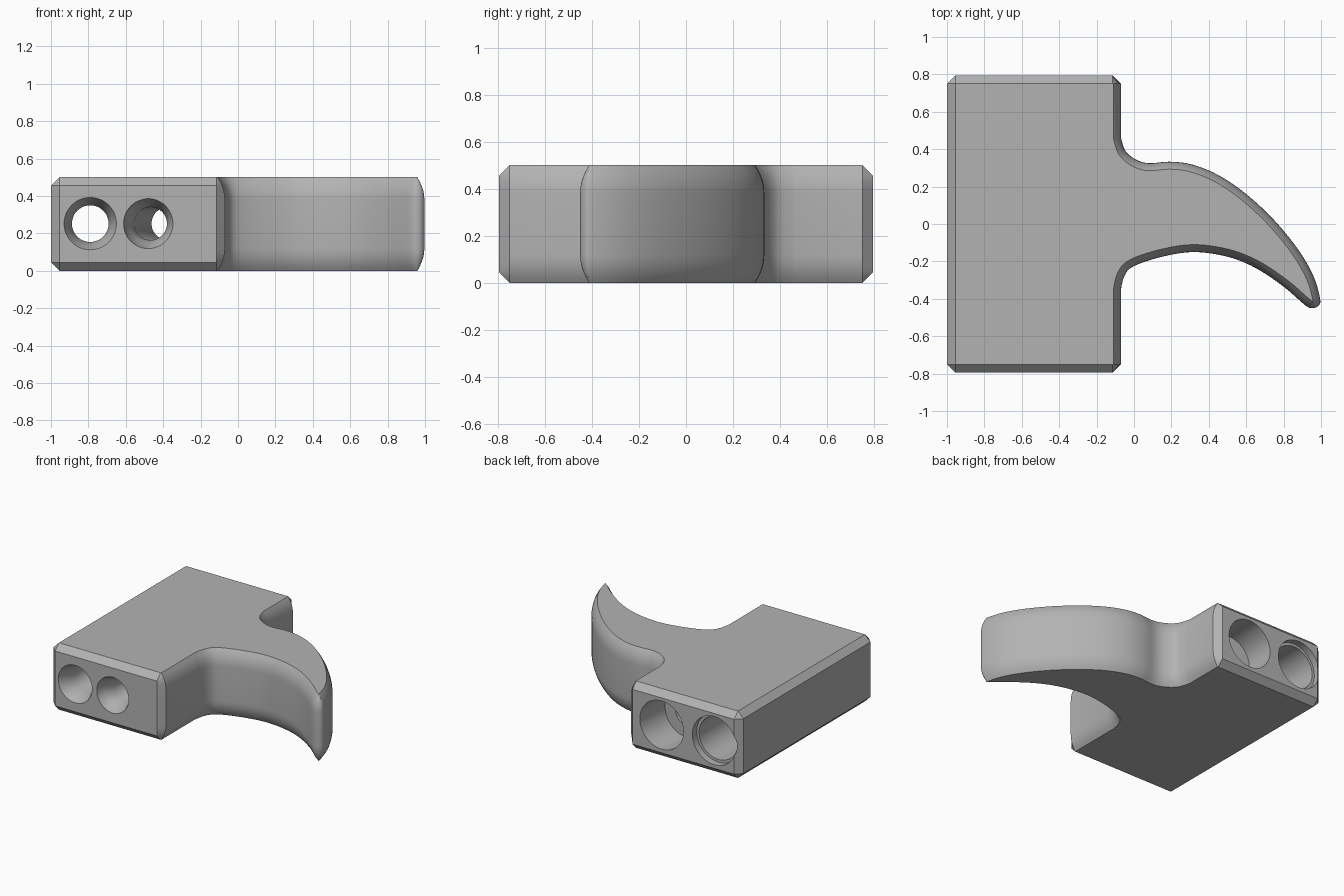
import bpy, bmesh, math
from mathutils import Vector, Matrix

cube = bpy.data.objects.get("Cube")
if cube:
    bpy.data.objects.remove(cube, do_unlink=True)

HEIGHT, CHAMFER = 0.5, 0.045
RIM_H, RIM_IN = 0.12, 0.04
RIM_R = (RIM_H ** 2 + RIM_IN ** 2) / (2 * RIM_IN)

grey = bpy.data.materials.new("plain_grey")
grey.use_nodes = True
grey.diffuse_color = (0.45, 0.45, 0.45, 1)
grey.node_tree.nodes["Principled BSDF"].inputs["Base Color"].default_value = grey.diffuse_color


def make_object(name, bm):
    bmesh.ops.recalc_face_normals(bm, faces=bm.faces[:])
    mesh = bpy.data.meshes.new(name)
    bm.to_mesh(mesh)
    bm.free()
    mesh.materials.append(grey)
    obj = bpy.data.objects.new(name, mesh)
    bpy.context.collection.objects.link(obj)
    return obj


def smooth_path(points, steps=5):
    """Catmull-Rom curve through the points."""
    pts = [Vector(p) for p in points]
    pts = [pts[0]] + pts + [pts[-1]]
    path = []
    for a, b, c, d in zip(pts, pts[1:], pts[2:], pts[3:]):
        for i in range(steps):
            t = i / steps
            path.append(0.5 * (2 * b + (c - a) * t + (2 * a - 5 * b + 4 * c - d) * t ** 2
                               + (3 * b - a - 3 * c + d) * t ** 3))
    return path + [pts[-1]]


# Claw outline, from the back shoulder round the tip to the front shoulder
claw = smooth_path([
    (-0.07, 0.46), (-0.045, 0.39), (0.01, 0.345), (0.08, 0.325), (0.19, 0.333),
    (0.31, 0.318), (0.45, 0.262), (0.6, 0.16), (0.75, 0.02), (0.88, -0.14),
    (0.96, -0.28), (0.995, -0.40), (0.987, -0.436), (0.955, -0.45), (0.915, -0.434),
    (0.8, -0.335), (0.65, -0.235), (0.5, -0.175), (0.32, -0.15), (0.15, -0.175),
    (0.0, -0.225), (-0.05, -0.275), (-0.07, -0.35)])


def ring(z):
    """Outline of the body at height z, drawn in near the top and bottom."""
    depth = min(z, HEIGHT - z)
    cut = max(0, CHAMFER - depth)
    arc = RIM_R - math.sqrt(RIM_R ** 2 - max(0, RIM_H - depth) ** 2)
    inner, end = 0.795 - CHAMFER, 0.795 - cut
    pts = [(-1 + cut, -inner), (-1 + cut, inner), (-1 + CHAMFER, end),
           (-0.07 - CHAMFER, end), (-0.07 - arc, inner)]
    for i, p in enumerate(claw):
        t = claw[min(i + 1, len(claw) - 1)] - claw[max(i - 1, 0)]
        if i in (0, len(claw) - 1):
            t = Vector((0, -1))
        n = Vector((t.y, -t.x)).normalized()
        pts.append(tuple(p + n * arc))
    pts += [(-0.07 - arc, -inner), (-0.07 - CHAMFER, -end), (-1 + CHAMFER, -end)]
    return pts


# Body: stacked outlines with closed top and bottom
low = [0, 0.022, CHAMFER, 0.07, 0.095, RIM_H]
levels = low + [HEIGHT - z for z in reversed(low)]
bm = bmesh.new()
rows = [[bm.verts.new((x, y, z)) for x, y in ring(z)] for z in levels]
for a, b in zip(rows, rows[1:]):
    for i in range(len(a)):
        j = (i + 1) % len(a)
        bm.faces.new((a[i], a[j], b[j], b[i]))
bm.faces.new(rows[0])
bm.faces.new(rows[-1])
bmesh.ops.remove_doubles(bm, verts=bm.verts[:], dist=0.0005)
body = make_object("claw_body", bm)


def bore(name, profile, x_front, x_back, sides=48):
    """Cut a stepped round hole; profile holds (distance from front, radius)."""
    bm = bmesh.new()
    turn = [math.tau * i / sides for i in range(sides)]
    rows = [[bm.verts.new((r * math.cos(t), d, r * math.sin(t))) for t in turn]
            for d, r in profile]
    for a, b in zip(rows, rows[1:]):
        for i in range(sides):
            j = (i + 1) % sides
            bm.faces.new((a[i], a[j], b[j], b[i]))
    bm.faces.new(rows[0])
    bm.faces.new(rows[-1])
    angle = math.atan2(x_front - x_back, 1.59)
    bm.transform(Matrix.Translation((x_front, -0.795, 0.252)) @ Matrix.Rotation(angle, 4, 'Z'))
    cutter = make_object(name, bm)
    cutter.hide_render = True
    mod = body.modifiers.new(name, 'BOOLEAN')
    mod.operation, mod.solver, mod.object = 'DIFFERENCE', 'EXACT', cutter
    bpy.ops.object.modifier_apply(modifier=name)
    bpy.data.objects.remove(cutter, do_unlink=True)


bpy.ops.object.select_all(action='DESELECT')
bpy.context.view_layer.objects.active = body
body.select_set(True)

# Straight outer hole and slanted inner hole, both wider at the back
bore("outer_hole", [(-0.1, 0.14), (0, 0.14), (0.05, 0.117), (0.12, 0.098), (0.7, 0.098),
                    (0.7, 0.16), (1.54, 0.16), (1.54, 0.18), (1.7, 0.18)], -0.79, -0.79)
bore("inner_hole", [(-0.1, 0.134), (0, 0.134), (0.05, 0.108), (0.12, 0.088), (1.34, 0.088),
                    (1.34, 0.18), (1.7, 0.18)], -0.477, -0.355)

bpy.ops.object.shade_smooth_by_angle(angle=math.radians(30))
